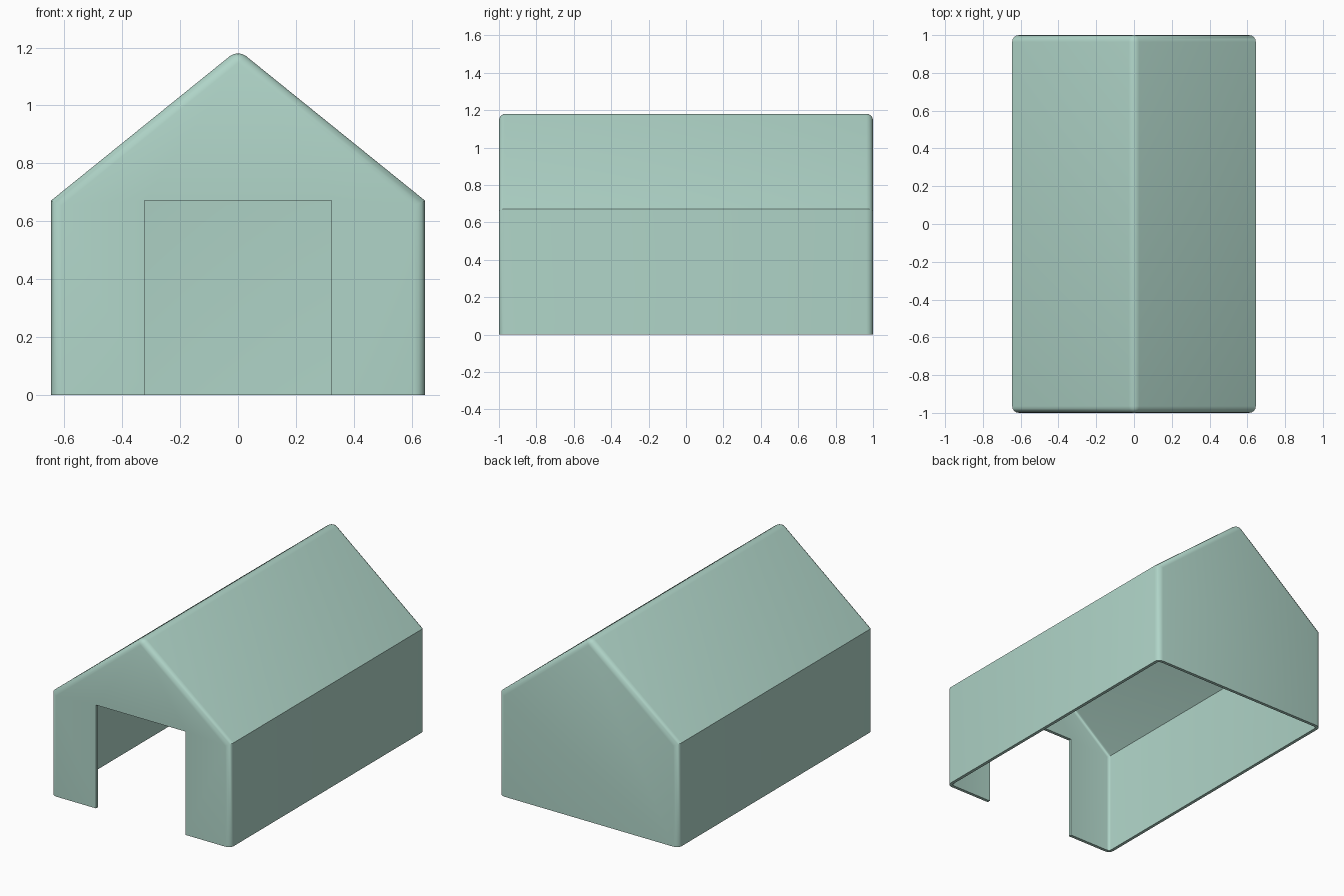
import bpy, bmesh, math

cube = bpy.data.objects.get("Cube")
if cube:
    bpy.data.objects.remove(cube, do_unlink=True)

HALF_W, HALF_L = 0.645, 1.0
EAVE, RIDGE = 0.672, 1.193
DOOR = 0.322
WALL, ROUND = 0.02, 0.036

# Single soft green material
green = bpy.data.materials.new("soft_green")
green.use_nodes = True
colour = (0.434, 0.665, 0.58, 1)
green.diffuse_color = colour
green.node_tree.nodes["Principled BSDF"].inputs["Base Color"].default_value = colour

# Gable outline, from the left foot over the ridge to the right foot
gable = [(HALF_W, 0), (HALF_W, EAVE), (0, RIDGE), (-HALF_W, EAVE), (-HALF_W, 0)]
doorway = [(-DOOR, 0), (-DOOR, EAVE), (DOOR, EAVE), (DOOR, 0)]

bm = bmesh.new()
front = [bm.verts.new((x, -HALF_L, z)) for x, z in gable]
back = [bm.verts.new((x, HALF_L, z)) for x, z in gable]
door = [bm.verts.new((x, -HALF_L, z)) for x, z in doorway]

# End walls, then side walls and roof slopes; the base stays open
bm.faces.new(front + door)
bm.faces.new(back)
for i in range(len(gable) - 1):
    bm.faces.new((front[i], front[i + 1], back[i + 1], back[i]))
bmesh.ops.recalc_face_normals(bm, faces=bm.faces[:])
if next(f for f in bm.faces if back[0] in f.verts and back[2] in f.verts).normal.y < 0:
    bmesh.ops.reverse_faces(bm, faces=bm.faces[:])

# Round the corners, gable edges and ridge, leaving the eaves crisp
rounded = [e for e in bm.edges if len(e.link_faces) == 2
           and not (abs(e.verts[0].co.z - EAVE) < 0.01
                    and abs(e.verts[1].co.z - EAVE) < 0.01)]
bmesh.ops.bevel(bm, geom=rounded, offset=ROUND, offset_type='OFFSET',
                segments=4, profile=0.5, affect='EDGES', clamp_overlap=True)

mesh = bpy.data.meshes.new("shelter_shell")
bm.to_mesh(mesh)
bm.free()
mesh.materials.append(green)
shell = bpy.data.objects.new("shelter_shell", mesh)
bpy.context.collection.objects.link(shell)

# Give the shell its inward wall thickness
solid = shell.modifiers.new("wall_thickness", 'SOLIDIFY')
solid.thickness = WALL
solid.offset = -1
solid.use_even_offset = True

bpy.ops.object.select_all(action='DESELECT')
shell.select_set(True)
bpy.context.view_layer.objects.active = shell
bpy.ops.object.modifier_apply(modifier=solid.name)
bpy.ops.object.shade_smooth_by_angle(angle=math.radians(30))
